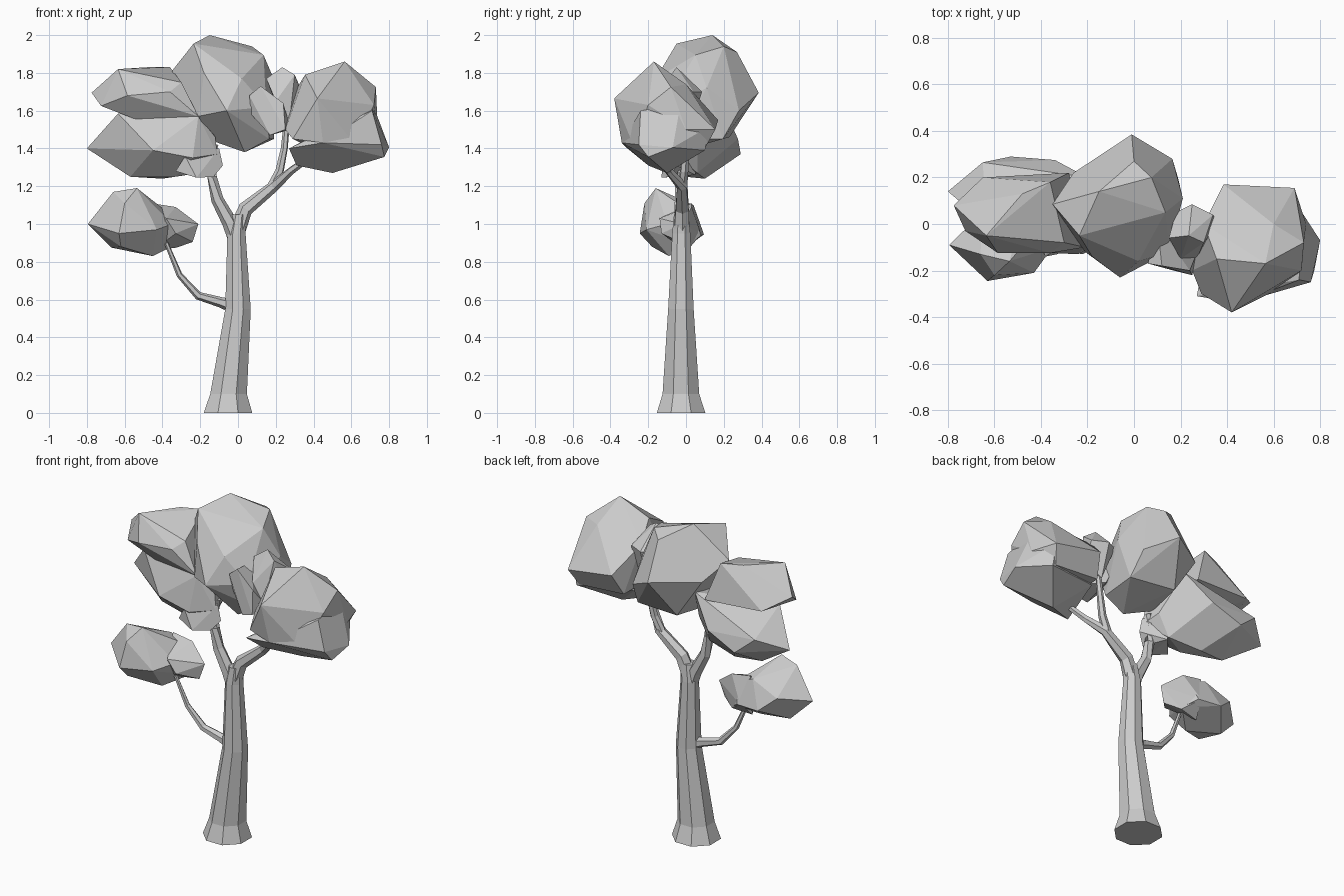
import bpy
import bmesh
import math
from mathutils import Vector

cube = bpy.data.objects.get("Cube")
if cube:
    bpy.data.objects.remove(cube, do_unlink=True)

# One plain grey for the whole tree
GREY = (0.6, 0.6, 0.6, 1.0)
grey = bpy.data.materials.new("plain_grey")
grey.use_nodes = True
grey.diffuse_color = GREY
grey.node_tree.nodes["Principled BSDF"].inputs["Base Color"].default_value = GREY


def finish(name, bm):
    """Turn a bmesh into a flat-shaded grey object."""
    bmesh.ops.recalc_face_normals(bm, faces=bm.faces[:])
    mesh = bpy.data.meshes.new(name)
    bm.to_mesh(mesh)
    bm.free()
    mesh.materials.append(grey)
    obj = bpy.data.objects.new(name, mesh)
    bpy.context.collection.objects.link(obj)
    return obj


def limb(name, path, sides, upright=False):
    """Faceted tube through (x, y, z, radius) stations."""
    bm = bmesh.new()
    pts = [Vector(p[:3]) for p in path]
    rings = []
    for i, p in enumerate(pts):
        along = pts[min(i + 1, len(pts) - 1)] - pts[max(i - 1, 0)]
        if upright:
            along = Vector((0, 0, 1))
        turn = along.to_track_quat('Z', 'Y')
        ring = []
        for k in range(sides):
            a = 2 * math.pi * (k + 0.5) / sides
            offset = Vector((math.cos(a), math.sin(a), 0)) * path[i][3]
            ring.append(bm.verts.new(p + turn @ offset))
        rings.append(ring)
    for low, high in zip(rings, rings[1:]):
        for k in range(sides):
            n = (k + 1) % sides
            bm.faces.new((low[k], low[n], high[n], high[k]))
    bm.faces.new(rings[0][::-1])
    bm.faces.new(rings[-1])
    return finish(name, bm)


def clump(name, corners):
    """Faceted leaf mass wrapped around a few corner points."""
    bm = bmesh.new()
    verts = [bm.verts.new(c) for c in corners]
    bmesh.ops.convex_hull(bm, input=verts)
    bmesh.ops.delete(bm, geom=[v for v in bm.verts if not v.link_faces], context='VERTS')
    # Merge nearly flat triangles into larger facets
    bmesh.ops.dissolve_limit(bm, angle_limit=math.radians(9),
                             verts=bm.verts[:], edges=bm.edges[:])
    return finish(name, bm)


# Trunk with flared foot
limb("trunk", [(-.053, -.026, 0, .139), (-.05, -.027, .1, .105), (0, -.027, .55, .073),
               (-.008, -.025, .95, .052), (.005, -.025, 1.05, .042)], 8, upright=True)

# Branches
limb("right_upper_branch", [(-.015, -.027, .93, .042), (-.045, -.03, 1.01, .04), (-.11, -.03, 1.13, .033),
                            (-.137, -.03, 1.25, .028), (-.13, -.02, 1.42, .026)], 6)
limb("left_upper_branch", [(0, -.025, .98, .045), (.04, -.02, 1.08, .04), (.19, -.02, 1.2, .03),
                           (.28, -.09, 1.28, .021), (.36, -.13, 1.34, .018)], 6)
limb("left_twig", [(.17, -.02, 1.18, .027), (.22, -.01, 1.28, .023), (.245, 0, 1.4, .019),
                   (.26, 0, 1.55, .016)], 6)
limb("right_lower_branch", [(-.01, -.027, .56, .04), (-.09, -.03, .585, .028), (-.21, -.035, .62, .022),
                            (-.31, -.045, .73, .016), (-.38, -.06, .9, .011)], 6)

# Low crown on the side branch, with its inner tuft
clump("low_crown", [
    (-.795, -.09, 1.0), (-.66, -.13, 1.17), (-.535, -.16, 1.19), (-.6, -.22, 1.11),
    (-.63, -.245, .95), (-.43, -.21, .97), (-.62, -.18, .88), (-.45, -.09, .83),
    (-.48, .04, 1.1), (-.65, .05, 1.03), (-.55, .095, .945), (-.33, .02, .89),
    (-.67, -.05, .875), (-.35, -.1, 1.0), (-.37, .03, 1.06), (-.4, .08, .94)])
clump("low_crown_tuft", [
    (-.33, .03, 1.09), (-.28, 0, 1.03), (-.21, -.02, 1.0), (-.24, -.03, .905),
    (-.325, .02, .875), (-.45, 0, .86), (-.46, .03, 1.11), (-.38, -.14, 1.03),
    (-.33, -.13, .95), (-.42, .08, .945)])

# Right crown, in an upper and a lower mass with a tuft beneath
clump("right_crown_upper", [
    (-.775, .08, 1.695), (-.635, -.05, 1.82), (-.725, -.03, 1.625), (-.585, -.125, 1.68),
    (-.36, -.125, 1.7), (-.48, .13, 1.83), (-.36, .18, 1.83), (-.28, .22, 1.6),
    (-.65, .2, 1.62), (-.3, -.08, 1.75), (-.53, -.03, 1.55), (-.21, -.1, 1.57)])
clump("right_crown_lower", [
    (-.8, .14, 1.4), (-.635, 0, 1.585), (-.57, .08, 1.25), (-.335, 0, 1.25),
    (-.45, -.12, 1.39), (-.24, -.13, 1.35), (-.65, .265, 1.47), (-.53, .29, 1.37),
    (-.34, .275, 1.45), (-.11, -.06, 1.37), (-.13, .06, 1.4), (-.4, .1, 1.24),
    (-.21, -.1, 1.57), (-.2, .2, 1.62), (-.2, .06, 1.27), (-.12, -.05, 1.46)])
clump("right_crown_tuft", [
    (-.33, -.1, 1.28), (-.22, -.13, 1.245), (-.13, -.08, 1.25), (-.08, -.05, 1.31),
    (-.1, -.05, 1.4), (-.28, -.12, 1.36), (-.2, .05, 1.26), (-.2, .05, 1.4)])

# Tall middle crown
clump("middle_crown", [
    (-.15, .14, 2.0), (-.235, -.05, 1.955), (.075, .2, 1.94), (.135, .05, 1.895),
    (-.35, .085, 1.81), (-.26, .22, 1.7), (-.01, .385, 1.695), (.165, .28, 1.6),
    (.21, .11, 1.72), (0, .27, 1.91), (-.06, -.23, 1.6), (.02, -.16, 1.77),
    (-.21, -.12, 1.57), (-.18, -.14, 1.8), (.15, -.12, 1.62), (-.135, 0, 1.44),
    (.035, -.05, 1.38), (.165, -.05, 1.45), (.19, .195, 1.45), (-.1, .23, 1.46)])

# Small tufts joining the middle and left crowns
clump("joining_tuft_front", [
    (.06, -.17, 1.68), (.12, -.18, 1.73), (.24, -.2, 1.64), (.25, -.22, 1.5),
    (.17, -.2, 1.47), (.07, -.15, 1.58), (.1, 0, 1.7), (.2, 0, 1.5), (.28, -.1, 1.5)])
clump("joining_tuft_back", [
    (.235, -.05, 1.83), (.3, -.08, 1.79), (.15, -.06, 1.77), (.25, .085, 1.7),
    (.34, .04, 1.7), (.2, -.15, 1.65), (.27, -.15, 1.52), (.25, .02, 1.5),
    (.36, 0, 1.57), (.18, .05, 1.7)])

# Left crown, in an upper mass and a wider skirt
clump("left_crown_upper", [
    (.565, -.17, 1.86), (.355, -.15, 1.79), (.6, 0, 1.74), (.73, -.08, 1.725),
    (.42, -.38, 1.665), (.3, 0, 1.7), (.385, .17, 1.55), (.69, .155, 1.5),
    (.72, -.2, 1.63), (.45, -.34, 1.43), (.25, -.2, 1.5), (.35, .1, 1.42),
    (.65, .1, 1.4), (.62, -.28, 1.42), (.29, -.3, 1.45), (.74, 0, 1.5)])
clump("left_crown_skirt", [
    (.27, -.31, 1.4), (.31, -.2, 1.31), (.5, -.1, 1.27), (.775, -.2, 1.355),
    (.8, -.07, 1.405), (.76, -.25, 1.42), (.71, -.24, 1.6), (.715, -.03, 1.63),
    (.67, .13, 1.52), (.67, .1, 1.39), (.33, .03, 1.42), (.45, -.34, 1.43)])
